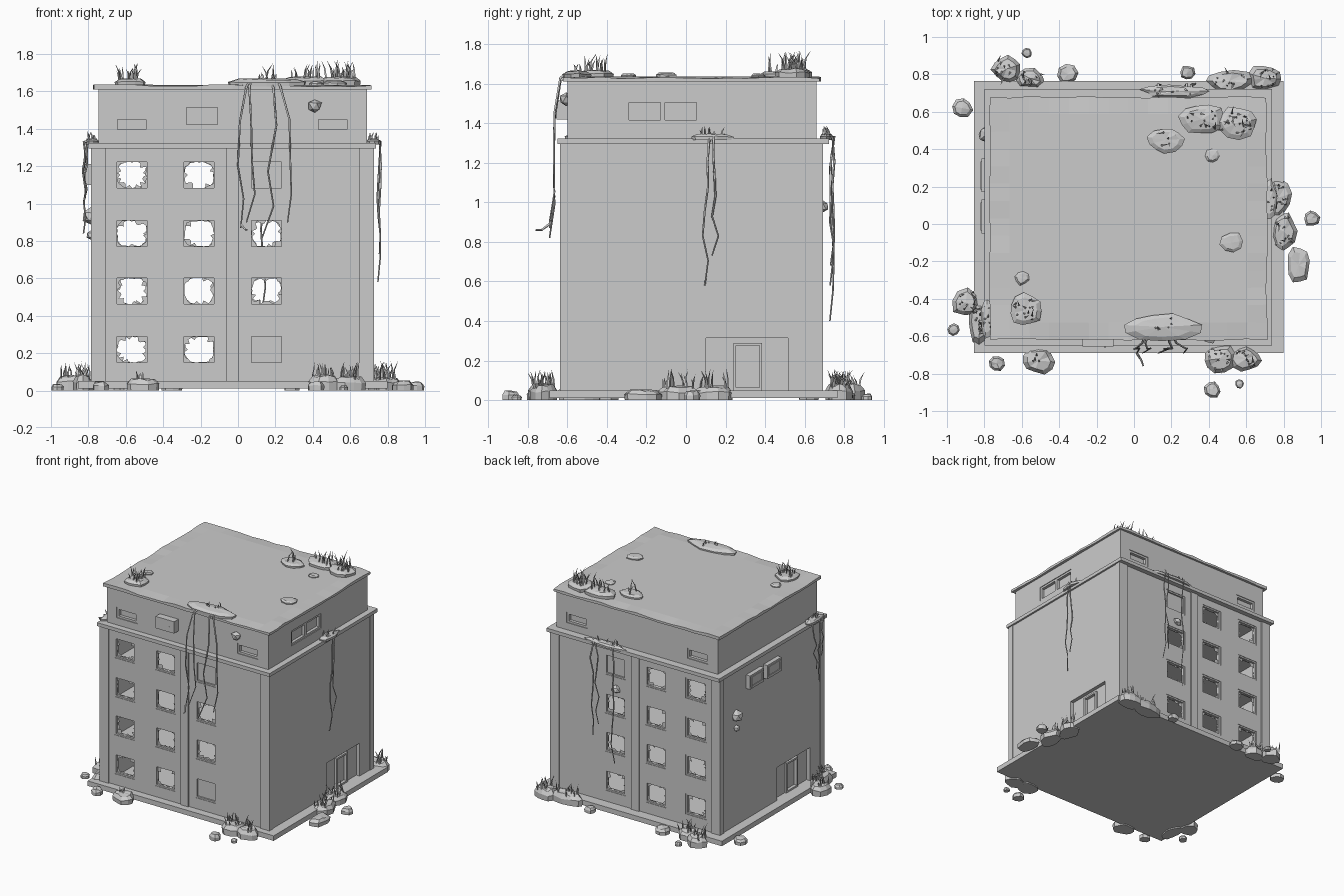
import bpy, bmesh, math, random
from mathutils import Vector

if "Cube" in bpy.data.objects:
    bpy.data.objects.remove(bpy.data.objects["Cube"])

random.seed(7)
R = random.uniform
LOW = dict(x0=-.78, x1=.722, y0=-.628, y1=.682)     # main body wall planes
UP = dict(x0=-.745, x1=.69, y0=-.60, y1=.66)        # top storey wall planes


def finish(name, bm):
    bmesh.ops.recalc_face_normals(bm, faces=bm.faces[:])
    me = bpy.data.meshes.new(name)
    bm.to_mesh(me)
    bm.free()
    ob = bpy.data.objects.new(name, me)
    bpy.context.collection.objects.link(ob)
    return ob


def P(t, side, u, v, d):
    """Point on a wall: u along it, v up, d inward."""
    return {'front': (u, t['y0'] + d, v), 'back': (u, t['y1'] - d, v),
            'left': (t['x0'] + d, u, v), 'right': (t['x1'] - d, u, v)}[side]


def add_box(bm, a, b):
    r = bmesh.ops.create_cube(bm, size=1)
    a, b = Vector(a), Vector(b)
    for v in r['verts']:
        v.co = Vector([(a[i] + b[i]) / 2 + v.co[i] * abs(b[i] - a[i]) for i in range(3)])


def wall_box(bm, t, side, u0, u1, v0, v1, d0, d1):
    add_box(bm, P(t, side, u0, v0, d0), P(t, side, u1, v1, d1))


def frame(bm, t, side, r, w, d0, d1):
    u0, u1, v0, v1 = r
    wall_box(bm, t, side, u0, u0 + w, v0, v1, d0, d1)
    wall_box(bm, t, side, u1 - w, u1, v0, v1, d0, d1)
    wall_box(bm, t, side, u0 + w, u1 - w, v0, v0 + w, d0, d1)
    wall_box(bm, t, side, u0 + w, u1 - w, v1 - w, v1, d0, d1)


def wall(name, t, side, z0, z1, holes, thick=.04):
    """Wall sheet with rectangular openings, extruded inward."""
    a, b = ('x0', 'x1') if side in ('front', 'back') else ('y0', 'y1')
    us = sorted({t[a], t[b], *[h[0] for h in holes], *[h[1] for h in holes]})
    vs = sorted({z0, z1, *[h[2] for h in holes], *[h[3] for h in holes]})
    bm = bmesh.new()
    g = [[bm.verts.new(P(t, side, u, v, 0)) for v in vs] for u in us]
    for i in range(len(us) - 1):
        for j in range(len(vs) - 1):
            cu, cv = (us[i] + us[i + 1]) / 2, (vs[j] + vs[j + 1]) / 2
            if not any(h[0] < cu < h[1] and h[2] < cv < h[3] for h in holes):
                bm.faces.new((g[i][j], g[i + 1][j], g[i + 1][j + 1], g[i][j + 1]))
    r = bmesh.ops.extrude_face_region(bm, geom=bm.faces[:], use_keep_orig=True)
    off = Vector(P(t, side, 0, 0, thick)) - Vector(P(t, side, 0, 0, 0))
    bmesh.ops.translate(bm, vec=off, verts=[e for e in r['geom'] if isinstance(e, bmesh.types.BMVert)])
    finish(name, bm)


def broken_glass(bm, t, side, r):
    cu, cv, hu, hv = (r[0] + r[1]) / 2, (r[2] + r[3]) / 2, (r[1] - r[0]) / 2, (r[3] - r[2]) / 2
    n, o, i = 32, [], []
    for k in range(n):
        a = 2 * math.pi * k / n
        c, s = math.cos(a), math.sin(a)
        q = 1 / max(abs(c), abs(s))
        f = min(R(.78, .9) * q, R(.86, 1.0)) if R(0, 1) > .12 else .66
        o.append(bm.verts.new(P(t, side, cu + hu * c * q, cv + hv * s * q, .02)))
        i.append(bm.verts.new(P(t, side, cu + hu * c * f, cv + hv * s * f, .02)))
    for k in range(n):
        m = (k + 1) % n
        bm.faces.new((o[k], o[m], i[m], i[k]))


# Base slab, floors, cornice, pillars
bm = bmesh.new(); add_box(bm, (-.855, -.69, .01), (.80, .765, .05)); finish('base_slab', bm)
bm = bmesh.new()
for z in (.37, .68, .99):
    add_box(bm, (-.745, -.59, z - .01), (.685, .645, z + .01))
finish('floors', bm)
bm = bmesh.new(); add_box(bm, (-.80, -.65, 1.295), (.737, .722, 1.323)); finish('cornice', bm)
bm = bmesh.new()
for x in (-.787, .647):
    for y in (-.638, .642):
        add_box(bm, (x, y, .05), (x + .08, y + .05, 1.295))
for y in (-.638, .662):
    add_box(bm, (-.065, y, .05), (.003, y + .03, 1.295))
finish('pillars', bm)

# Main walls with windows
wins = [(u, u + .185, v, v + .165) for u in (-.66, -.30, .06) for v in (.137, .45, .757, 1.07)]
frames, glass, panes = bmesh.new(), bmesh.new(), bmesh.new()
for side in ('front', 'back'):
    wall(side + '_wall', LOW, side, .05, 1.3, wins)
    for w in wins:
        frame(frames, LOW, side, w, .012, .004, .034)
        if w[0] > 0 and (w[2] > 1 or (w[2] < .2 and side == 'front')):
            wall_box(panes, LOW, side, *w, .016, .024)
        else:
            broken_glass(glass, LOW, side, w)

# Side walls with recessed doorways
doors = bmesh.new()
for side, s in (('right', 1), ('left', -1)):
    fy = lambda y: y if s > 0 else .055 - y
    def rc(a, b, c, d):
        return (min(fy(a), fy(b)), max(fy(a), fy(b)), c, d)
    hole = rc(.10, .515, .05, .315)
    wall(side + '_wall', LOW, side, .05, 1.3, [hole], .05)
    frame(doors, LOW, side, rc(.24, .385, .05, .29), .014, .015, .05)
    wall_box(doors, LOW, side, *rc(.10, .24, .05, .315), .03, .05)
    wall_box(doors, LOW, side, *rc(.385, .515, .05, .315), .03, .05)
    wall_box(doors, LOW, side, *rc(.24, .385, .29, .315), .03, .05)
    wall_box(doors, LOW, side, *rc(.254, .371, .05, .276), .04, .05)
finish('doorways', doors)

# Top storey with vents and twin side window
vents = [(-.66, -.475, 1.38, 1.465), (.415, .60, 1.38, 1.465)]
twin = (-.305, .07, 1.40, 1.52)
for side in UP and ('front', 'back', 'left', 'right'):
    holes = vents if side in ('front', 'back') else [twin] if side == 'right' else []
    wall('upper_%s_wall' % side, UP, side, 1.32, 1.62, holes)
    for h in holes:
        frame(frames, UP, side, h, .016, .006, .035)
        wall_box(panes, UP, side, *h, .03, .04)
wall_box(frames, UP, 'right', -.13, -.105, 1.40, 1.52, .006, .035)
finish('window_frames', frames)
finish('broken_glass', glass)
finish('window_panes', panes)

# Roof slab with worn edges
bm = bmesh.new()
bmesh.ops.create_grid(bm, x_segments=14, y_segments=14, size=1)
for v in bm.verts:
    e = max(abs(v.co.x), abs(v.co.y)) > .99
    j = R(-.006, .003) if e else 0
    v.co = (-.03 + v.co.x * (.742 + j), .03 + v.co.y * (.65 + j), 1.635 + (R(-.01, .002) if e else 0))
top = bm.faces[:]
r = bmesh.ops.extrude_face_region(bm, geom=top, use_keep_orig=True)
for v in [e for e in r['geom'] if isinstance(e, bmesh.types.BMVert)]:
    v.co.z = 1.61
finish('roof_slab', bm)

# Air conditioner boxes
bm = bmesh.new()
wall_box(bm, UP, 'front', -.275, -.11, 1.42, 1.515, -.055, .01)
wall_box(bm, UP, 'front', -.16, -.15, 1.43, 1.465, -.059, -.05)
for y in (.17, -.05):
    wall_box(bm, LOW, 'left', y, y + .18, 1.10, 1.21, -.035, .01)
    frame(bm, LOW, 'left', (y + .015, y + .165, 1.115, 1.195), .01, -.04, -.03)
finish('air_conditioners', bm)


def rock(bm, x, y, z, rx, ry, h):
    n = 11 if max(rx, ry) > .08 else 8
    js = [R(.8, 1.08) for _ in range(n)]
    ph, rings = R(0, 1), []
    for f, q in ((0, .97), (.6, 1), (1, .72)):
        rings.append([bm.verts.new((x + rx * j * q * math.cos(ph + 2 * math.pi * k / n),
                                    y + ry * j * q * math.sin(ph + 2 * math.pi * k / n),
                                    z + h * f * (R(.85, 1.1) if f else 1))) for k, j in enumerate(js)])
    for a, b in zip(rings, rings[1:]):
        for k in range(n):
            bm.faces.new((a[k], a[(k + 1) % n], b[(k + 1) % n], b[k]))
    bm.faces.new(rings[0])
    c = bm.verts.new((x, y, z + h * 1.08))
    for k in range(n):
        bm.faces.new((rings[2][k], rings[2][(k + 1) % n], c))


grass = bmesh.new()


def tuft(x, y, z, rx, ry, n, h):
    for _ in range(n):
        a, px, py = R(0, 6.28), x + R(-rx, rx), y + R(-ry, ry)
        hh, lean, w = h * R(.45, 1), R(.1, .5), .006
        rings = []
        for f, q in ((0, 1), (.55, .8)):
            o = hh * lean * f * f
            rings.append([grass.verts.new((px + o * math.cos(a) + w * q * math.cos(a + k * 2.094),
                                           py + o * math.sin(a) + w * q * math.sin(a + k * 2.094),
                                           z + hh * f)) for k in range(3)])
        tip = grass.verts.new((px + hh * lean * math.cos(a), py + hh * lean * math.sin(a), z + hh))
        for k in range(3):
            m = (k + 1) % 3
            grass.faces.new((rings[0][k], rings[0][m], rings[1][m], rings[1][k]))
            grass.faces.new((rings[1][k], rings[1][m], tip))


# Ground rubble: single stones, then overgrown heaps
bm = bmesh.new()
for x, y, r in ((-.575, .915, .03), (-.355, .80, .055), (.285, .81, .042), (-.92, .62, .06), (.95, .03, .045),
                (-.965, -.565, .033), (-.735, -.745, .045), (.42, -.885, .046), (.565, -.855, .026)):
    rock(bm, x, y, 0, r, r, min(.045, r))
rock(bm, .88, -.22, 0, .07, .10, .05)
rock(bm, -.51, -.73, 0, .10, .075, .06)
tuft(-.51, -.72, .055, .03, .02, 5, .06)
for x, y, rx, ry in ((-.68, .83, .085, .075), (-.56, .78, .09, .055), (.51, .765, .15, .06), (.70, .78, .10, .075),
                     (.77, .14, .075, .11), (.80, -.04, .07, .11), (-.90, -.42, .08, .08), (-.83, -.53, .06, .11),
                     (.46, -.72, .10, .08), (.60, -.72, .09, .07)):
    rock(bm, x, y, 0, rx, ry, R(.065, .085))
    tuft(x, y, .06, rx * .7, ry * .7, 13, .10)
finish('ground_rubble', bm)

# Roof rubble and mossy ledge patches
bm = bmesh.new()
for x, y, rx, ry, h, g in ((.36, .56, .13, .09, .045, 14), (.55, .54, .12, .09, .045, 22), (.17, .45, .10, .07, .03, 4),
                           (.42, .365, .04, .04, .02, 0), (.52, -.10, .07, .06, .025, 0), (-.60, -.29, .04, .04, .02, 0),
                           (-.58, -.46, .09, .09, .035, 16)):
    rock(bm, x, y, 1.63, rx, ry, h)
    tuft(x, y, 1.63 + h * .9, rx * .65, ry * .6, g, .10)
rock(bm, .15, -.55, 1.625, .215, .075, .04)
tuft(.15, -.53, 1.66, .05, .03, 6, .045)
for x, y, rx, ry in ((.725, .13, .045, .11), (.22, .71, .19, .035), (-.785, -.50, .04, .11)):
    rock(bm, x, y, 1.315, rx, ry, .03)
    tuft(x, y, 1.34, rx * .6, ry * .5, 7, .05)
finish('roof_rubble', bm)
finish('grass', grass)

# Stones lodged in the walls
bm = bmesh.new()
for x, y, z, r in ((.41, -.605, 1.52, .045), (-.785, .48, .93, .055), (-.785, .48, .83, .03), (.14, .69, .98, .04)):
    m = bmesh.ops.create_icosphere(bm, subdivisions=1, radius=r)
    for v in m['verts']:
        v.co = Vector((x, y, z)) + v.co * R(.75, 1)
finish('wall_stones', bm)

# Hanging vines
cu = bpy.data.curves.new('vines', 'CURVE')
cu.dimensions, cu.bevel_depth, cu.bevel_resolution = '3D', .006, 0
cu.use_fill_caps = True


def vine(pts):
    s = cu.splines.new('POLY')
    s.points.add(len(pts) - 1)
    for i, p in enumerate(pts):
        s.points[i].co = (*p, 1)
        s.points[i].radius = 1.15 - .5 * i / (len(pts) - 1)


ys = (-.59, -.635, -.665, -.668, -.665, -.69)
zs = (1.655, 1.63, 1.45, 1.22, 1.05, .90)
for xs, drop in (((.06, .045, .01, .0, .03, .015), .03), ((.08, .06, .07, .075, .09, .045), 0),
                 ((.18, .19, .205, .16, .19, .13), .08), ((.21, .225, .275, .28, .285, .265), 0)):
    vine([(x, y, z - drop * i / 5) for i, (x, y, z) in enumerate(zip(xs, ys, zs))])
vine([(.015, -.69, .89), (.04, -.73, .86), (.05, -.76, .86)])


def drape(side, u, z_end):
    n, t = 7, dict(x0=-.805, x1=.742, y0=-.65, y1=.727)
    pts = [P(t, side, u, 1.335, .03)]
    for i in range(n):
        pts.append(P(t, side, u + R(-.02, .02), 1.33 + (z_end - 1.33) * i / (n - 1), R(-.025, 0)))
    vine(pts)


for side, u, z in (('right', .10, .58), ('right', .15, .73), ('back', .32, .58), ('back', .28, .68),
                   ('back', .14, .40), ('left', -.52, .84), ('left', -.47, .95), ('left', -.57, 1.03)):
    drape(side, u, z)
bpy.context.collection.objects.link(bpy.data.objects.new('vines', cu))
